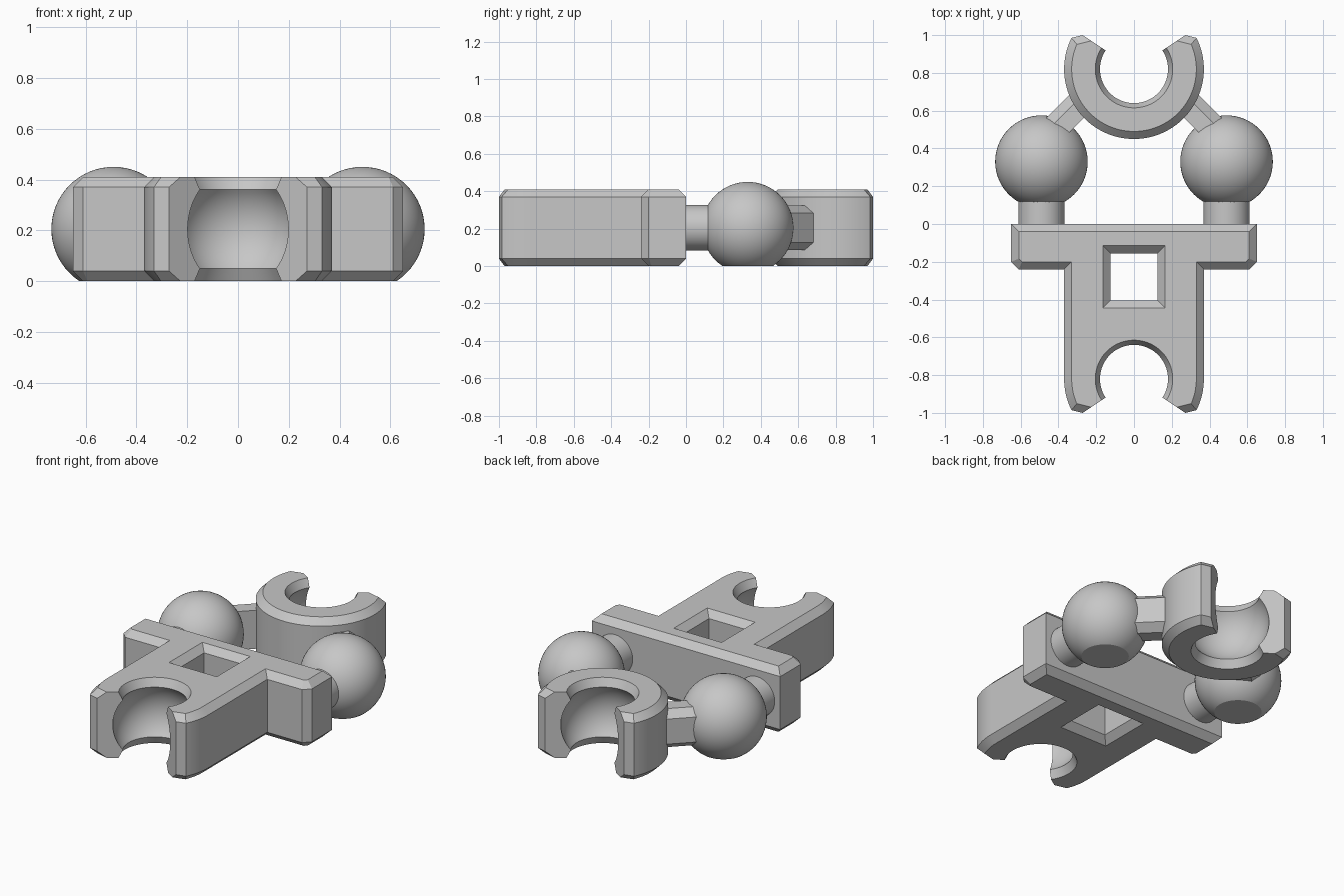
import bpy, bmesh
from math import sin, cos, radians, sqrt
from mathutils import Matrix, Vector

cube = bpy.data.objects.get("Cube")
if cube:
    bpy.data.objects.remove(cube, do_unlink=True)

H = 0.41           # body height
MID = H / 2        # height of the joint centres
CH = 0.04          # chamfer size
CLAW_Y = 0.82      # distance of both socket centres from the middle
CLAW_R = 0.37
MOUTH = radians(33.5)
LIP_R, LIP_Z = 0.18, 0.155   # narrowest socket ring and its height from the middle
BALL = Vector((0.49, 0.33, MID))
BALL_R = 0.245

grey = bpy.data.materials.new("grey_plastic")
grey.use_nodes = True
COLOUR = (0.57, 0.57, 0.57, 1)
grey.diffuse_color = COLOUR
grey.node_tree.nodes["Principled BSDF"].inputs["Base Color"].default_value = COLOUR


def finish(name, bm, smooth=True):
    bmesh.ops.recalc_face_normals(bm, faces=bm.faces)
    mesh = bpy.data.meshes.new(name)
    bm.to_mesh(mesh)
    bm.free()
    mesh.materials.append(grey)
    obj = bpy.data.objects.new(name, mesh)
    bpy.context.collection.objects.link(obj)
    if smooth:
        bpy.ops.object.select_all(action="DESELECT")
        obj.select_set(True)
        bpy.context.view_layer.objects.active = obj
        bpy.ops.object.shade_smooth_by_angle(angle=radians(30))
    return obj


def loft(loops):
    """Skin a stack of equal point loops and cap both ends."""
    bm = bmesh.new()
    rings = [[bm.verts.new(p) for p in loop] for loop in loops]
    n = len(rings[0])
    for a, b in zip(rings, rings[1:]):
        for i in range(n):
            j = (i + 1) % n
            bm.faces.new((a[i], a[j], b[j], b[i]))
    bm.faces.new(rings[0][::-1])
    bm.faces.new(rings[-1])
    return bm


def arc(r, start, end, steps, side):
    """Points around a socket centre; side is 1 for the back, -1 for the front."""
    angles = [start + (end - start) * i / steps for i in range(steps + 1)]
    return [Vector((r * cos(a), side * (CLAW_Y + r * sin(a)))) for a in angles]


def inset_rim(rim, side, d):
    """Move a half rim inwards by d, sliding its tip along the mouth face."""
    pts = [Vector((-rim[1].x, rim[1].y))] + rim + [Vector((0, side * CLAW_Y))]
    result = []
    for a, p, b in zip(pts, pts[1:], pts[2:]):
        e1, e2 = (p - a).normalized(), (b - p).normalized()
        if p is rim[-1]:
            result.append(p + e2 * (d / abs(e1.x * e2.y - e1.y * e2.x)))
        else:
            n1, n2 = (Vector((-e.y, e.x)) * side for e in (e1, e2))
            result.append(p + (n1 + n2) * (d / (1 + n1.dot(n2))))
    return result


def socket_radius(z):
    """Ball-shaped hollow that flares out again at both rims."""
    dz = abs(z - MID)
    if dz > LIP_Z:
        return LIP_R + (dz - LIP_Z) / 2
    return sqrt(LIP_R ** 2 + LIP_Z ** 2 - dz * dz)


def claw_part(name, start, arc_start, side, window_y=None):
    """Stack half outlines of a clawed part, then mirror them across x = 0."""
    end = radians(26.5)
    steps = round((end - arc_start) / radians(3))
    rim = [Vector(p) for p in start] + arc(CLAW_R, arc_start, end, steps, side)
    rim.append(arc(0.326, MOUTH, MOUTH, 1, side)[0])
    levels = [0, CH] + [MID - LIP_Z + 2 * LIP_Z * i / 24 for i in range(25)] + [H - CH, H]
    loops = []
    for z in levels:
        chamfer = max(0, CH - min(z, H - z))
        loop = inset_rim(rim, side, chamfer)
        loop += arc(socket_radius(z), MOUTH, radians(-90), 40, side)
        if window_y is not None:
            s = 0.125 + chamfer
            loop += [Vector((x, window_y + y)) for x, y in ((0, -s), (s, -s), (s, s), (0, s))]
        loops.append([(p.x, p.y, z) for p in loop])
    bm = loft(loops)
    seam = [f for f in bm.faces if all(abs(v.co.x) < 1e-5 for v in f.verts)]
    bmesh.ops.delete(bm, geom=seam, context="FACES")
    bmesh.ops.mirror(bm, geom=bm.verts[:] + bm.edges[:] + bm.faces[:],
                     matrix=Matrix.Identity(4), merge_dist=1e-5, axis="X")
    finish(name, bm)


# Body: crossbar and stem with a square window, ending in the front claw
BAR_X, BAR_Y = 0.65, -0.24
claw_part("body", [(0, 0), (BAR_X, 0), (BAR_X, BAR_Y + CH), (BAR_X - CH, BAR_Y),
                   (CLAW_R, BAR_Y)], 0, -1, window_y=-0.28)

# Back claw
claw_part("back_claw", [], radians(-90), 1)

for side, label in ((1, "left"), (-1, "right")):
    # Ball with a flat underside
    bm = bmesh.new()
    bmesh.ops.create_uvsphere(bm, u_segments=64, v_segments=32, radius=BALL_R)
    bmesh.ops.translate(bm, vec=(side * BALL.x, BALL.y, BALL.z), verts=bm.verts)
    sliced = bmesh.ops.bisect_plane(bm, geom=bm.verts[:] + bm.edges[:] + bm.faces[:],
                                    plane_co=(0, 0, 0), plane_no=(0, 0, -1), clear_outer=True)
    bmesh.ops.contextual_create(bm, geom=[e for e in sliced["geom_cut"]
                                          if isinstance(e, bmesh.types.BMEdge)])
    finish(label + "_ball", bm)

    # Round neck joining the ball to the crossbar
    turns = [radians(360 * i / 64) for i in range(64)]
    finish(label + "_neck", loft([[(side * BALL.x + 0.122 * cos(a), y, MID + 0.122 * sin(a))
                                   for a in turns] for y in (-0.02, 0.2)]))

    # Diagonal strut from ball to claw, chamfered on its outer edges
    along = Vector((side, -1, 0)).normalized()
    out = Vector((side, 1, 0)).normalized()
    hub = Vector((0, CLAW_Y, MID))
    section = [(0.005, 0.12), (0.095, 0.12), (0.145, 0.078),
               (0.145, -0.078), (0.095, -0.12), (0.005, -0.12)]
    strut = loft([[hub + along * d + out * w + Vector((0, 0, z)) for w, z in section]
                  for d in (0.3, 0.55)])
    finish(label + "_strut", strut, smooth=False)
